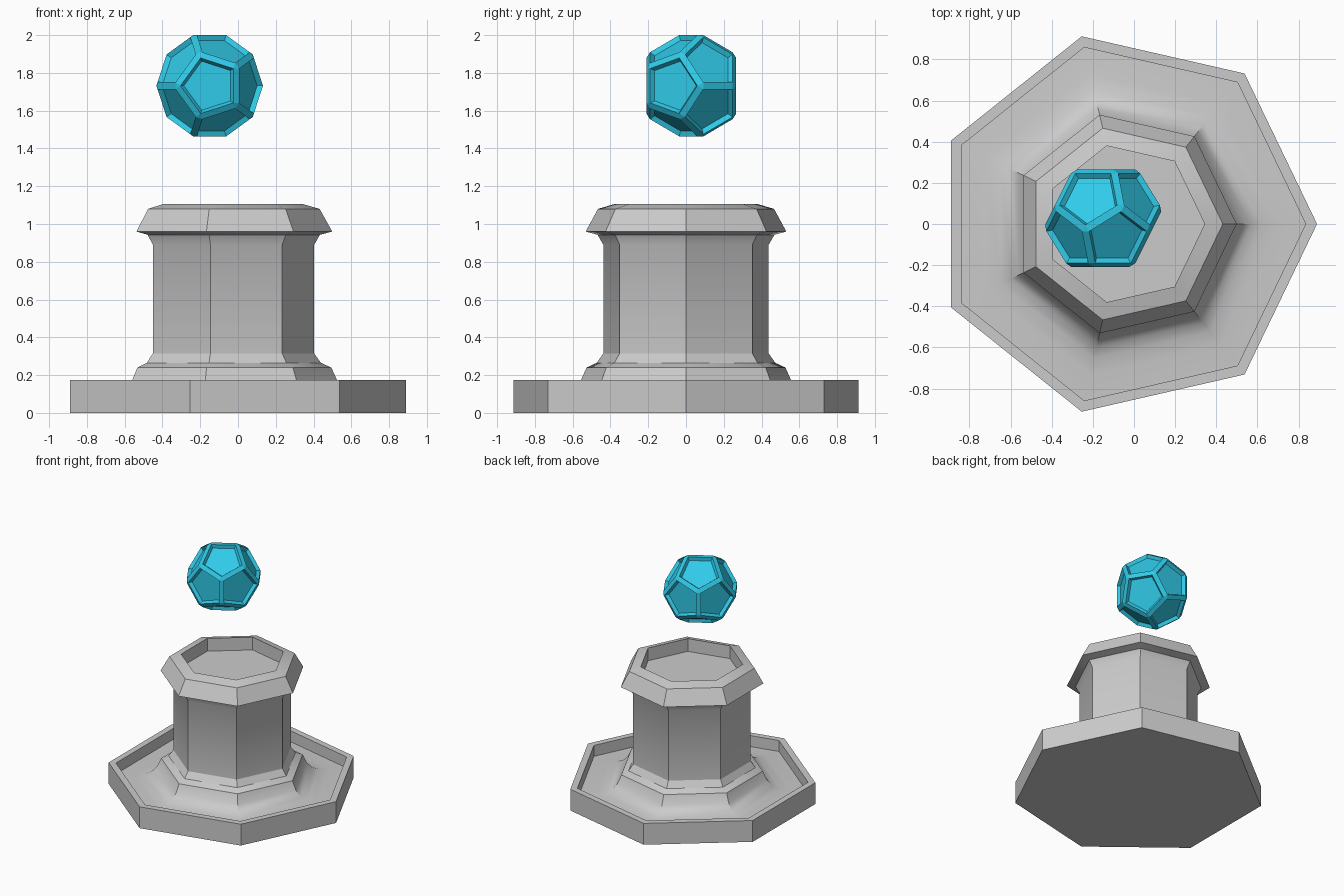
import bpy, bmesh
from math import sin, cos, pi, radians, sqrt
from mathutils import Vector

if "Cube" in bpy.data.objects:
    bpy.data.objects.remove(bpy.data.objects["Cube"])

SIDES = 7
AXIS_X = -0.046


def finish(name, bm, loc):
    bmesh.ops.recalc_face_normals(bm, faces=bm.faces[:])
    me = bpy.data.meshes.new(name)
    bm.to_mesh(me)
    bm.free()
    ob = bpy.data.objects.new(name, me)
    ob.location = loc
    bpy.context.collection.objects.link(ob)
    return ob


def turned(name, profile, loc):
    """Seven-sided solid from (radius, height) points, capped at both ends."""
    bm = bmesh.new()
    rings = [[bm.verts.new((r * cos(2 * pi * i / SIDES), r * sin(2 * pi * i / SIDES), z))
              for i in range(SIDES)] for r, z in profile]
    for a, b in zip(rings, rings[1:]):
        for i in range(SIDES):
            j = (i + 1) % SIDES
            bm.faces.new((a[i], a[j], b[j], b[i]))
    bm.faces.new(rings[0])
    bm.faces.new(rings[-1])
    return finish(name, bm, loc)


# Pedestal: tray base, flared plinth, column and dished cap in one profile
tray = [(0.936, 0), (0.936, 0.175), (0.881, 0.175), (0.881, 0.085)]
flare = [(0.75, 0.09), (0.67, 0.102), (0.615, 0.125), (0.572, 0.17), (0.54, 0.24)]
column = [(0.485, 0.265), (0.449, 0.315), (0.449, 0.89), (0.48, 0.943)]
cap = [(0.545, 0.96), (0.478, 1.08), (0.39, 1.105), (0.39, 1.0)]
pedestal = turned("pedestal", tray + flare + column + cap, (AXIS_X, 0, 0))
bpy.context.view_layer.objects.active = pedestal
pedestal.select_set(True)
bpy.ops.object.shade_smooth_by_angle(angle=radians(30))

# Floating dodecahedron: five-fold axis along y
a = 0.2137
bm = bmesh.new()
for s in (-1, 1):
    for r, y in ((0.8507, 1.1135), (1.3764, 0.2629)):
        for k in range(5):
            t = 2 * pi * k / 5
            bm.verts.new((s * r * a * cos(t), s * y * a, r * a * sin(t)))
bmesh.ops.convex_hull(bm, input=bm.verts[:])
bmesh.ops.dissolve_limit(bm, angle_limit=radians(5), verts=bm.verts[:], edges=bm.edges[:])

# Chamfered struts, then sunken pentagon panels
bmesh.ops.bevel(bm, geom=bm.edges[:], offset=0.022, segments=1,
                affect='EDGES', profile=0.5)
bmesh.ops.recalc_face_normals(bm, faces=bm.faces[:])
panels = [f for f in bm.faces if len(f.verts) == 5]
bmesh.ops.inset_individual(bm, faces=panels, thickness=0.018, depth=-0.025)
ball = finish("floating_dodecahedron", bm, (-0.15, 0.028, 1.732))
for v in ball.data.vertices:
    v.co.x *= -1
    v.co.z *= -1
# s=-1 ring must keep a corner pointing to -x on the front face
for v in ball.data.vertices:
    v.co.x *= -1
    v.co.z *= -1

mat = bpy.data.materials.new("blue")
mat.diffuse_color = (0.03, 0.6, 0.82, 1)
mat.use_nodes = True
mat.node_tree.nodes["Principled BSDF"].inputs["Base Color"].default_value = mat.diffuse_color
ball.data.materials.append(mat)
